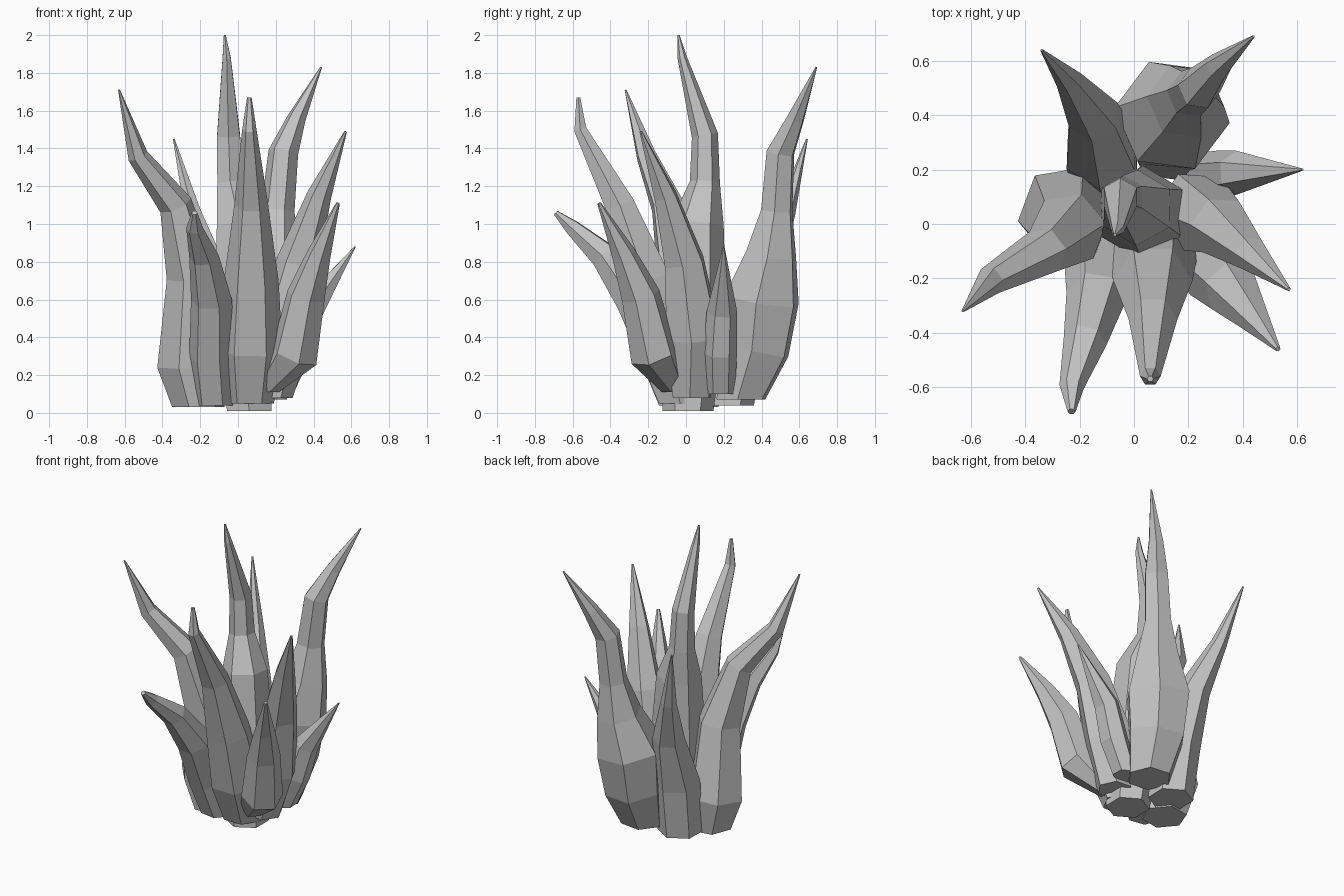
import bpy, bmesh, math
from mathutils import Vector

old = bpy.data.objects.get("Cube")
if old:
    bpy.data.objects.remove(old, do_unlink=True)

SIDES = 6


def make_material(name, colour):
    mat = bpy.data.materials.new(name)
    mat.use_nodes = True
    mat.diffuse_color = colour
    mat.node_tree.nodes["Principled BSDF"].inputs["Base Color"].default_value = colour
    return mat


leaf_grey = make_material("leaf grey", (0.55, 0.55, 0.55, 1))


def leaf(name, path, spin=0.0):
    """Faceted tapering leaf; each path entry is x, y, z, radius."""
    points = [Vector(p[:3]) for p in path]
    outward = points[-1] - points[0]
    outward.z = 0
    side = Vector((0, 0, 1)).cross(outward).normalized()
    bm = bmesh.new()
    rings = []
    for i, (centre, entry) in enumerate(zip(points, path)):
        # The foot is cut level, the other rings follow the stem
        if i == 0:
            tangent = Vector((0, 0, 1))
        else:
            after = points[min(i + 1, len(points) - 1)]
            tangent = (after - points[i - 1]).normalized()
        u = (side - tangent * side.dot(tangent)).normalized()
        v = tangent.cross(u)
        ring = []
        for k in range(SIDES):
            a = math.tau * k / SIDES + spin
            ring.append(bm.verts.new(centre + (u * math.cos(a) + v * math.sin(a)) * entry[3]))
        rings.append(ring)
    for low, high in zip(rings, rings[1:]):
        for k in range(SIDES):
            n = (k + 1) % SIDES
            bm.faces.new((low[k], low[n], high[n], high[k]))
    bm.faces.new(rings[0][::-1])
    bm.faces.new(rings[-1])
    bmesh.ops.recalc_face_normals(bm, faces=bm.faces)
    mesh = bpy.data.meshes.new(name)
    bm.to_mesh(mesh)
    bm.free()
    mesh.materials.append(leaf_grey)
    obj = bpy.data.objects.new(name, mesh)
    bpy.context.collection.objects.link(obj)
    return obj


# Tall leaf in the middle
leaf("centre_leaf", [(.06, .01, .01, .135), (.03, .04, .5, .175), (.01, .06, 1, .14),
                     (-.04, .1, 1.22, .08), (-.05, .1, 1.47, .07),
                     (-.06, -.02, 1.88, .025), (-.07, -.04, 2, .006)], spin=-.38)

# Big curling leaves
leaf("right_curling_leaf", [(-.21, .04, .03, .14), (-.25, .04, .25, .18), (-.24, -.02, .72, .14),
                            (-.33, -.1, 1.1, .09), (-.53, -.21, 1.36, .055),
                            (-.63, -.32, 1.71, .005)], spin=-.02)
leaf("back_left_curling_leaf", [(.12, .29, .07, .14), (.13, .37, .33, .19), (.14, .4, .6, .215),
                                (.19, .45, .84, .145), (.21, .48, 1.07, .09),
                                (.24, .5, 1.38, .08), (.31, .58, 1.56, .05),
                                (.44, .69, 1.83, .005)], spin=.55)

# Medium leaves
leaf("back_right_leaf", [(-.11, .22, .04, .14), (-.12, .27, .4, .145), (-.15, .4, .75, .1),
                         (-.24, .53, 1.06, .05), (-.34, .64, 1.45, .005)])
leaf("front_leaf", [(.06, -.03, .05, .13), (.065, -.11, .34, .17), (.07, -.21, .7, .145),
                    (.07, -.35, 1.1, .09), (.06, -.56, 1.5, .038), (.06, -.57, 1.67, .012)])
leaf("left_leaf", [(.18, .03, .08, .11), (.23, .04, .4, .16), (.32, -.01, .8, .115),
                   (.43, -.11, 1.15, .065), (.57, -.24, 1.49, .007)])

# Short outer leaves
leaf("front_left_leaf", [(.15, -.06, .11, .07), (.3, -.17, .31, .13), (.36, -.24, .62, .105),
                         (.43, -.33, .84, .065), (.53, -.46, 1.11, .01)])
leaf("left_short_leaf", [(.22, .18, .1, .08), (.31, .18, .32, .09),
                         (.38, .19, .54, .08), (.62, .2, .88, .004)])
leaf("front_right_leaf", [(-.12, -.04, .04, .11), (-.14, -.13, .3, .12), (-.14, -.27, .6, .11),
                          (-.18, -.43, .83, .08), (-.23, -.6, .98, .045),
                          (-.23, -.69, 1.06, .015)])
